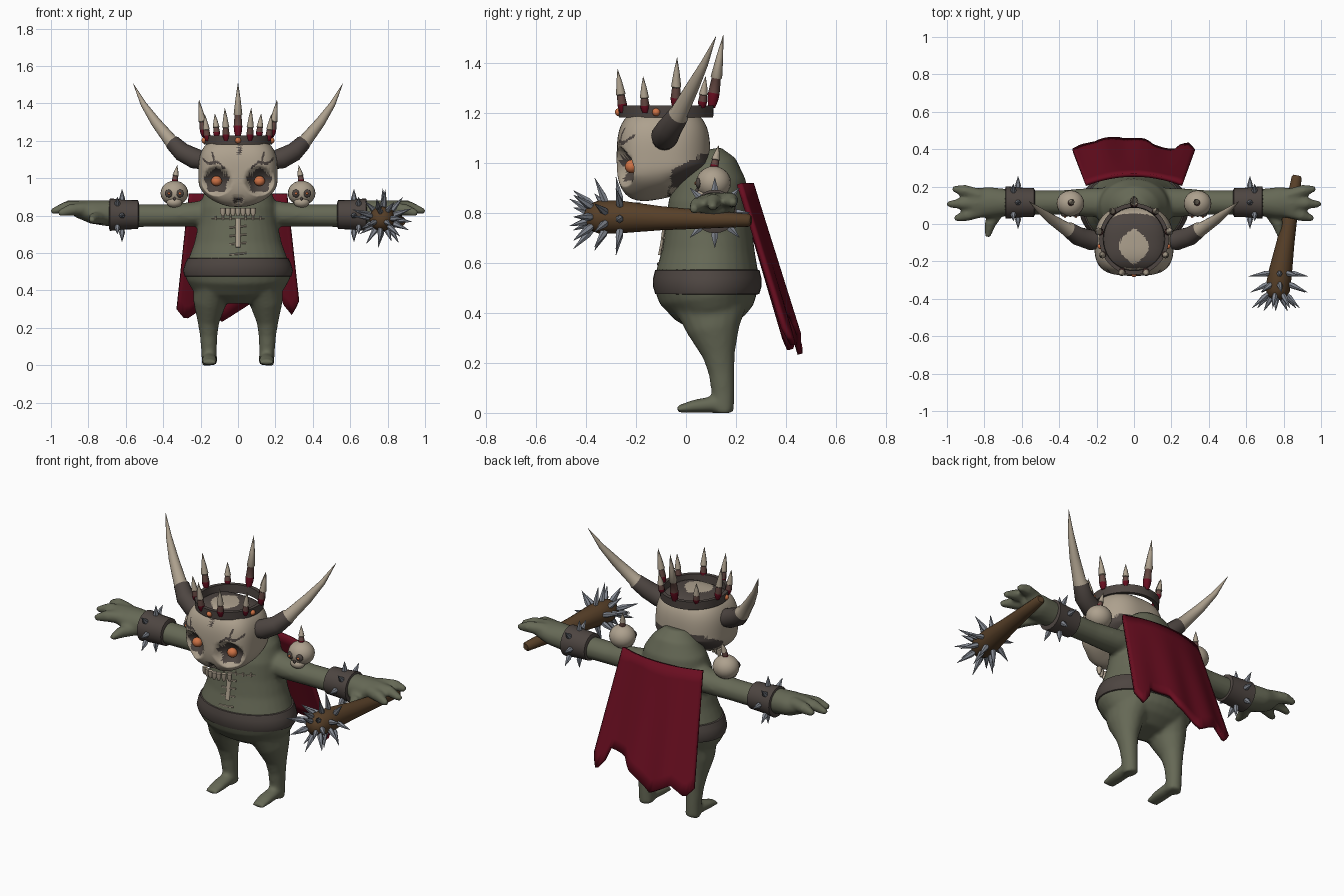
import bpy, bmesh, random
from math import sin, cos, pi, radians, hypot, atan2, sqrt, copysign
from mathutils import Vector

random.seed(4)
if "Cube" in bpy.data.objects:
    bpy.data.objects.remove(bpy.data.objects["Cube"])


def material(name, r, g, b):
    m = bpy.data.materials.new(name)
    m.use_nodes = True
    m.diffuse_color = (r, g, b, 1)
    m.node_tree.nodes["Principled BSDF"].inputs["Base Color"].default_value = (r, g, b, 1)
    return m


GREEN = material("green skin", .132, .14, .092)
BONE = material("bone", .42, .355, .27)
DARK = material("dark leather", .075, .06, .053)
RED = material("red cloth", .14, .004, .014)
WOOD = material("wood", .095, .05, .021)
STEEL = material("steel", .23, .25, .29)
ORANGE = material("orange glow", .62, .17, .06)
RUST = material("rusty brown", .13, .065, .055)


def finish(name, bm, mats, angle=45):
    bmesh.ops.recalc_face_normals(bm, faces=bm.faces)
    for f in bm.faces:
        f.smooth = True
    me = bpy.data.meshes.new(name)
    bm.to_mesh(me)
    bm.free()
    me.set_sharp_from_angle(angle=radians(angle))
    for m in mats:
        me.materials.append(m)
    ob = bpy.data.objects.new(name, me)
    bpy.context.collection.objects.link(ob)
    return ob


def loft(bm, rings, sides=16, index=None, axis=None, cap=True):
    """Skin rings of (centre, radius, radius) along a path."""
    pts = [Vector(r[0]) for r in rings]
    whole = (axis or pts[-1] - pts[0]).normalized()
    ref = Vector((0, 0, 1)) if abs(whole.y) > .8 else Vector((0, 1, 0))
    loops = []
    for i, (c, a, b) in enumerate(rings):
        t = axis or (pts[min(i + 1, len(pts) - 1)] - pts[max(i - 1, 0)]).normalized()
        u = ref.cross(t).normalized()
        v = t.cross(u)
        loops.append([bm.verts.new(pts[i] + u * a * cos(2 * pi * k / sides) + v * b * sin(2 * pi * k / sides))
                      for k in range(sides)])
    for i in range(len(loops) - 1):
        for k in range(sides):
            j = (k + 1) % sides
            f = bm.faces.new((loops[i][k], loops[i][j], loops[i + 1][j], loops[i + 1][k]))
            f.material_index = index[i] if index else 0
    if cap:
        bm.faces.new(loops[0][::-1])
        bm.faces.new(loops[-1]).material_index = index[-1] if index else 0


def part(name, rings, mats, **kw):
    bm = bmesh.new()
    loft(bm, rings, **kw)
    return finish(name, bm, mats)


def ball(name, loc, size, mat):
    bm = bmesh.new()
    bmesh.ops.create_uvsphere(bm, u_segments=20, v_segments=12, radius=1)
    for v in bm.verts:
        v.co = Vector(loc) + Vector(a * b for a, b in zip(v.co, size))
    return finish(name, bm, [mat])


def thorn(bm, base, tip, r):
    base, tip = Vector(base), Vector(tip)
    loft(bm, [(base, r * .7, r * .7), (base.lerp(tip, .3), r, r), (tip, .001, .001)], sides=6)


def crown_spike(name, base, tip, r):
    base, tip = Vector(base), Vector(tip)
    prof = [(0, .6), (.12, .95), (.2, 1), (.4, .8), (.42, 1), (.7, .6), (1, .03)]
    part(name, [(base.lerp(tip, t), r * k, r * k) for t, k in prof], [RED, RUST, BONE],
         sides=8, index=[0, 0, 1, 2, 2, 2])


# Body: torso, legs, arms and fingers blended into one skin
torso = [(.335, .1, .13, .07), (.38, .095, .225, .14), (.42, .095, .255, .175), (.46, .09, .277, .197),
         (.5, .085, .288, .21), (.56, .085, .268, .205), (.65, .09, .235, .185), (.75, .09, .212, .172),
         (.84, .09, .205, .16), (.93, .1, .18, .14), (1.0, .09, .13, .11), (1.05, .08, .07, .06)]
bm = bmesh.new()
loft(bm, [((0, y, z), a, b) for z, y, a, b in torso], sides=32)
leg = [(.13, .1, .43, .11, .15), (.152, .11, .33, .088, .105), (.158, .132, .23, .058, .065),
       (.157, .142, .16, .047, .052), (.155, .148, .08, .042, .046), (.152, .15, 0, .042, .042)]
foot = [(.17, .026, .036), (.1, .033, .04), (.03, .026, .043), (-.035, .014, .036)]
arm = [(.1, .82, .075, .08), (.25, .806, .066, .077), (.4, .8, .06, .065), (.55, .8, .062, .065),
       (.69, .812, .07, .074), (.78, .82, .064, .084), (.87, .837, .043, .075)]
fingers = [((.82, .15, .845), (.91, .18, .85), (.97, .19, .838)),
           ((.82, .11, .845), (.92, .11, .845), (1.0, .105, .82)),
           ((.82, .07, .835), (.9, .045, .83), (.96, .027, .81)),
           ((.72, .08, .79), (.77, .0, .785), (.783, -.07, .775))]
for s in (1, -1):
    loft(bm, [((s * x, y, z), a, b) for x, y, z, a, b in leg])
    loft(bm, [((s * .153, y, h), w, h) for y, h, w in foot])
    loft(bm, [((s * x, .115, z), a, b) for x, z, a, b in arm])
    for f in fingers:
        loft(bm, [((s * x, y, z), r, r) for (x, y, z), r in zip(f, (.037, .032, .016))], sides=10)
body = finish("body", bm, [GREEN])
remesh = body.modifiers.new("blend", "REMESH")
remesh.mode = "VOXEL"
remesh.voxel_size = .011
remesh.use_smooth_shade = True
soft = body.modifiers.new("soften", "SMOOTH")
soft.iterations = 5

# Belt
part("belt", [((0, .085, z), a, b) for z, a, b in
              [(.47, .27, .19), (.476, .286, .208), (.505, .294, .217), (.54, .284, .216),
               (.57, .271, .209), (.576, .25, .19)]], [DARK], sides=40)


# Chest seam and stitches
def belly(z):
    for (z0, y0, _, b0), (z1, y1, _, b1) in zip(torso, torso[1:]):
        if z0 <= z <= z1:
            t = (z - z0) / (z1 - z0)
            return (y0 - b0) * (1 - t) + (y1 - b1) * t


def collar(x, z):
    return (x, .09 - .17 * sqrt(1 - (x / .21) ** 2), z)


bm = bmesh.new()
loft(bm, [((0, belly(z) - .002, z), .014, .009) for z in (.63, .68, .73, .785)], sides=8)
for z in (.595, .65, .695, .74):
    y = belly(z) - .002
    loft(bm, [((x, y + abs(x) * .1, z + x * .1), .005, .005) for x in (-.045, 0, .045)], sides=6)
loft(bm, [(collar(i * .02, .785), .003, .003) for i in range(-7, 8)], sides=6)
for i in (-3, -2, -1, 1, 2, 3):
    loft(bm, [(collar(i * .04, .776), .005, .005), (collar(i * .04, .798), .005, .005)], sides=6)
finish("chest_stitches", bm, [BONE])

# Skull mask, with pressed eye sockets, painted cracks and a dark crown with a bone diamond
EX, EZ = .115, .985
bm = bmesh.new()
bmesh.ops.create_icosphere(bm, subdivisions=6, radius=1)
for v in bm.verts:
    px, py, pz = (copysign(abs(c) ** .62, c) for c in v.co)
    low, back = max(0, -pz), max(0, py)
    x = .212 * px * (1 - .5 * low ** 3) * (1 - .2 * back ** 2)
    y = -.09 + .187 * py + .025 * low ** 2
    z = 1.01 + pz * (.21 if pz > 0 else .2)
    z += low * (.1 * (y + .28) / .38 + .08 * back)
    if py < 0:
        d = hypot(abs(x) - EX, z - EZ) / .08
        y += .075 * max(0, 1 - d * d)
        y += .03 * max(0, 1 - hypot(x, (z - .88) * .8) / .03)
        y += .025 * max(0, 1 - hypot(abs(x) - .18, z - .87) / .08)
    v.co = (x, y, z)
for f in bm.faces:
    x, y, z = f.calc_center_median()
    ax = abs(x)
    if z > 1.185:
        dark = ax / .08 + (abs(y + .12) / .095) ** 2 > 1
    elif y < -.1:
        edge = .062 + .008 * sin(5 * atan2(z - EZ, ax - EX))
        dark = hypot(ax - EX, z - EZ) < edge
        dark |= hypot((ax - .014) * 1.3, z - .882) < .016
        dark |= abs(x - .01 * sin(50 * z)) < .006 and z > 1.1
        dark |= abs(z - 1.06 - .3 * (ax - .06) - .01 * sin(70 * ax)) < .007 and .07 < ax < .19
        dark |= abs(ax - .13 - .2 * (z - 1.1)) < .005 and 1.07 < z < 1.14
    else:
        dark = y > -.06 and .9 < z < min(1.03, .98 + .5 * (y + .04))
    f.material_index = int(dark)
finish("skull_mask", bm, [BONE, DARK], 80)

bm = bmesh.new()
for i in range(-3, 4):
    x, y = i * .027, -.222 + .003 * i * i
    loft(bm, [((x, y, .84), .014, .014), ((x, y, .815), .014, .012), ((x, y, .797), .007, .006)], sides=8)
finish("teeth", bm, [BONE])

# Horns, brown at the root
horn = [(.17, -.09, 1.09, .045), (.23, -.085, 1.105, .055), (.3, -.065, 1.14, .05), (.35, -.03, 1.19, .042),
        (.36, -.028, 1.2, .036), (.44, .025, 1.3, .027), (.505, .073, 1.395, .016), (.56, .12, 1.505, .001)]
for s, side in ((1, "left"), (-1, "right")):
    part(side + "_horn", [((s * x, y, z), r, r) for x, y, z, r in horn], [DARK, BONE],
         index=[0, 0, 0, 1, 1, 1, 1])
    ball(side + "_eye", (s * EX, -.218, EZ), (.029, .026, .027), ORANGE)

# Crown band, spikes and gems
CY = -.08
part("crown_band", [((0, CY, z), a, a * 1.03) for z, a in
                    [(1.18, .183), (1.228, .186), (1.228, .165), (1.18, .162), (1.18, .183)]],
     [DARK], sides=40, axis=Vector((0, 0, 1)), cap=False)
spikes = [(20, 1.375), (63, 1.345), (102, 1.42), (142, 1.345), (180, 1.51)]
for deg, top in spikes:
    for s in ((1,) if deg == 180 else (1, -1)):
        dx, dy = s * sin(radians(deg)), -cos(radians(deg))
        lean = .2 + .17 * (top - 1.34)
        crown_spike("crown_spike", (dx * .182, CY + dy * .182, 1.2 + .02 * (deg > 90)),
                    (dx * lean, CY + dy * lean, top), .018 + .03 * (top - 1.34))
for deg in (0, 78, -78):
    a = radians(deg)
    ball("crown_gem", (.183 * sin(a), CY - .188 * cos(a), 1.202), (.016, .016, .016), ORANGE)

# Shoulder skulls and spiked cuffs
for s, side in ((1, "left"), (-1, "right")):
    x = s * .34
    ball(side + "_shoulder_skull", (x, .11, .92), (.074, .07, .066), BONE)
    ball(side + "_shoulder_jaw", (x, .075, .87), (.042, .035, .028), BONE)
    for e in (-1, 1):
        ball(side + "_small_socket", (x + e * .029, .05, .918), (.022, .012, .021), DARK)
        ball(side + "_small_eye", (x + e * .029, .039, .918), (.007, .006, .007), ORANGE)
    ball(side + "_small_nose", (x, .045, .89), (.007, .008, .009), DARK)
    crown_spike(side + "_shoulder_spike", (x, .11, .97), (s * .355 - s * .03, .13, 1.07), .017)
    part(side + "_cuff", [((s * cx, .115, .805), r, r) for cx, r in
                          [(.53, .064), (.535, .077), (.6, .079), (.685, .087), (.69, .07)]], [DARK], sides=24)
    bm = bmesh.new()
    for k in range(8):
        a, cx = 2 * pi * k / 8, s * (.62 + (.025 if k % 2 else 0))
        thorn(bm, (cx, .115 + .07 * cos(a), .8 + .07 * sin(a)),
              (cx, .115 + .14 * cos(a), .8 + .14 * sin(a)), .016)
    finish(side + "_cuff_spikes", bm, [STEEL], 30)

# Spiked club
part("club", [((.872, .26, .77), .018, .018), ((.87, .25, .77), .027, .026), ((.845, .1, .773), .035, .035),
              ((.81, -.1, .778), .048, .048), ((.782, -.26, .783), .063, .065), ((.768, -.35, .783), .066, .066),
              ((.762, -.39, .783), .05, .05), ((.76, -.405, .783), .02, .02)], [WOOD])
bm = bmesh.new()
for row in range(3):
    for k in range(7):
        a = 2 * pi * (k + row * .5) / 7 + random.uniform(-.2, .2)
        reach = random.uniform(.145, .185) - .02 * row
        y = -.26 - .055 * row
        c = Vector((.782 + (y + .26) * .16, y, .783))
        d = Vector((cos(a), 0, sin(a)))
        thorn(bm, c + d * .045, c + d * reach + Vector((0, -.02 - .03 * row, 0)), .016)
for dx, dz in ((0, .04), (.035, -.02), (-.035, -.02)):
    thorn(bm, (.762 + dx * .7, -.385, .783 + dz * .7), (.757 + dx * 1.8, -.465, .783 + dz * 1.8), .015)
finish("club_spikes", bm, [STEEL], 30)

# Torn cape
hem = [(-1, .3), (-.85, .245), (-.62, .3), (-.5, .28), (-.25, .235), (0, .29), (.2, .33),
       (.32, .39), (.7, .4), (.74, .33), (.88, .27), (1, .34)]
bm = bmesh.new()
COLS, ROWS = 32, 10
grid = []
for i in range(COLS + 1):
    u = 2 * i / COLS - 1
    for (u0, z0), (u1, z1) in zip(hem, hem[1:]):
        if u0 <= u <= u1:
            bottom = z0 + (z1 - z0) * (u - u0) / (u1 - u0)
    col = []
    for j in range(ROWS + 1):
        z = .915 + (bottom - .915) * j / ROWS
        t = (.915 - z) / .68
        y = .262 - .05 * u * u + .205 * t + .01 * t * sin(9 * u)
        col.append(bm.verts.new(((.26 + .075 * t) * u, y, z)))
    grid.append(col)
for a, b in zip(grid, grid[1:]):
    for j in range(ROWS):
        bm.faces.new((a[j], b[j], b[j + 1], a[j + 1]))
cape = finish("cape", bm, [RED])
thick = cape.modifiers.new("thickness", "SOLIDIFY")
thick.thickness = .02
thick.offset = 0
